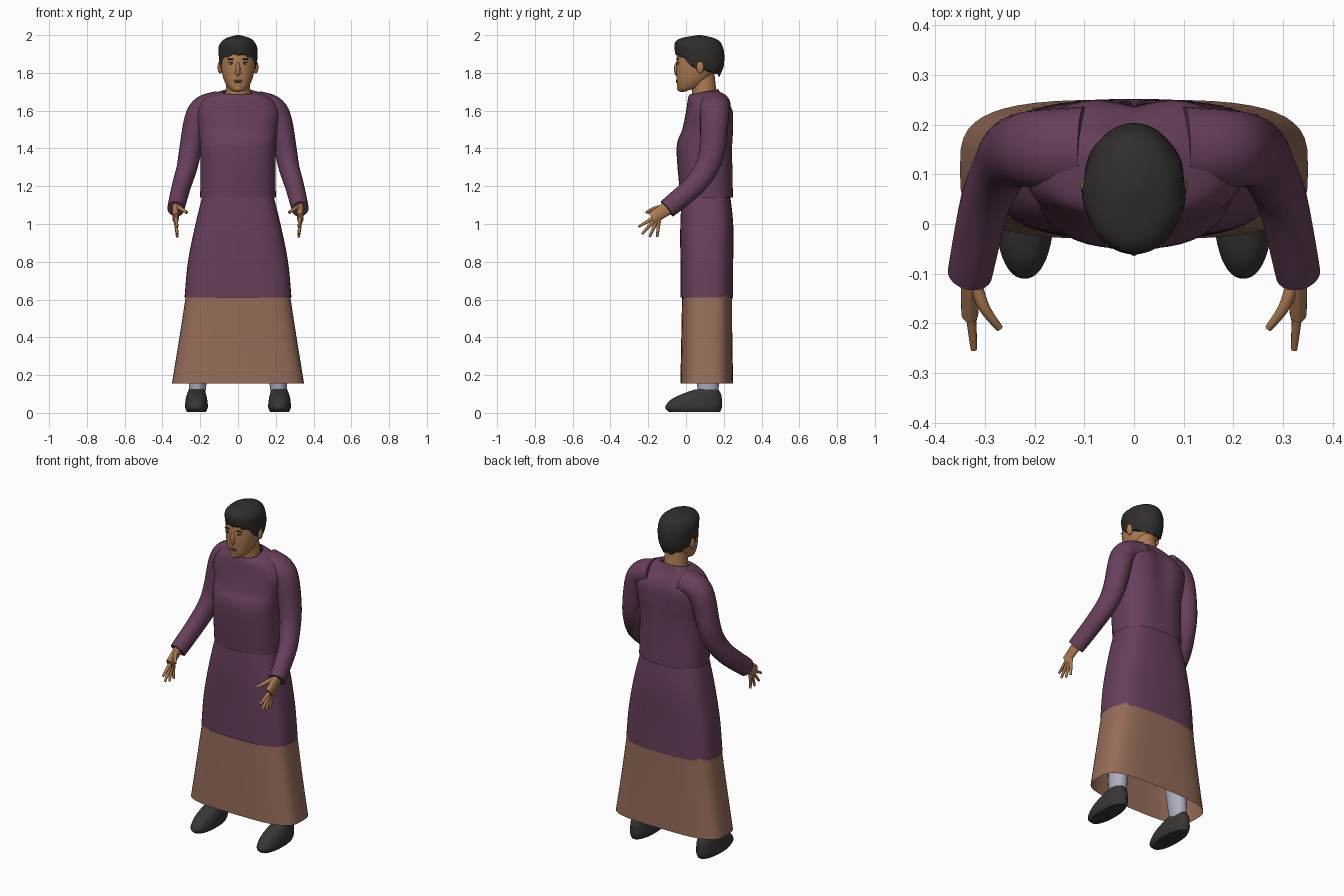
import bpy, bmesh, math
from mathutils import Vector

if "Cube" in bpy.data.objects:
    bpy.data.objects.remove(bpy.data.objects["Cube"], do_unlink=True)


def material(name, red, green, blue):
    mat = bpy.data.materials.new(name)
    mat.use_nodes = True
    colour = (red, green, blue, 1)
    mat.diffuse_color = colour
    bsdf = mat.node_tree.nodes["Principled BSDF"]
    bsdf.inputs["Base Color"].default_value = colour
    bsdf.inputs["Roughness"].default_value = 0.8
    return mat


purple = material("purple cloth", .135, .05, .105)
brown = material("brown cloth", .3, .15, .1)
skin = material("skin", .42, .2, .085)
lip_red = material("lips", .27, .1, .055)
black = material("black hair", .03, .027, .025)
leather = material("dark leather", .04, .037, .035)
grey = material("pale grey cloth", .42, .42, .52)
eye_white = material("eye white", .55, .5, .45)


def finish(bm, name, mat):
    bmesh.ops.recalc_face_normals(bm, faces=bm.faces[:])
    mesh = bpy.data.meshes.new(name)
    bm.to_mesh(mesh)
    bm.free()
    mesh.materials.append(mat)
    for polygon in mesh.polygons:
        polygon.use_smooth = True
    mesh.set_sharp_from_angle(angle=math.radians(50))
    obj = bpy.data.objects.new(name, mesh)
    bpy.context.collection.objects.link(obj)


def spline(points, steps=5):
    """Smooth curve through points of any number of values."""
    points = [Vector(p) for p in points]
    last = len(points) - 1
    result = []
    for i in range(last):
        start, end = points[i], points[i + 1]
        tangent_in = (end - points[max(i - 1, 0)]) / 2
        tangent_out = (points[min(i + 2, last)] - start) / 2
        for step in range(steps):
            t = step / steps
            ease = t * t * (3 - 2 * t)
            result.append(start.lerp(end, ease) + tangent_in * t * (1 - t) ** 2
                          - tangent_out * t * t * (1 - t))
    return result + [points[last]]


def ring(centre, across, along, power, sides):
    """Superellipse of points spanned by two half axes."""
    points = []
    for k in range(sides):
        angle = math.tau * k / sides
        c, s = math.cos(angle), math.sin(angle)
        points.append(centre + across * math.copysign(abs(c) ** (2 / power), c)
                      + along * math.copysign(abs(s) ** (2 / power), s))
    return points


def skin_rings(name, mat, rings, caps):
    bm = bmesh.new()
    loops = [[bm.verts.new(p) for p in points] for points in rings]
    for low, high in zip(loops, loops[1:]):
        for k in range(len(low)):
            bm.faces.new((low[k - 1], low[k], high[k], high[k - 1]))
    if caps:
        bm.faces.new(loops[0])
        bm.faces.new(loops[-1])
    finish(bm, name, mat)


def stack(name, mat, profile, power=2, x=0, caps=True, tilt=lambda t: 0, shape=None):
    """Level rings, each given as height, half width, front and back."""
    levels = spline(profile)
    rings = []
    for i, (z, half, front, back) in enumerate(levels):
        t = i / (len(levels) - 1)
        depth = (back - front) / 2
        points = ring(Vector((x, (front + back) / 2, z)), Vector((half, 0, 0)),
                      Vector((0, depth, depth * tilt(t))), power, 48)
        if shape:
            for p in points:
                shape(p, t)
        rings.append(points)
    skin_rings(name, mat, rings, caps)


def tube(name, mat, path, thick, thin, depth=1, side=1):
    """Tapered tube along a path; depth widens it front to back."""
    centres = spline(path)
    last = len(centres) - 1
    rings = []
    for i, centre in enumerate(centres):
        ahead = (centres[min(i + 1, last)] - centres[max(i - 1, 0)]).normalized()
        across = Vector((1, 0, 0))
        across = (across - ahead * ahead.x).normalized()
        radius = thick + (thin - thick) * i / last
        points = ring(centre, across * radius, ahead.cross(across) * radius * depth, 2, 24)
        for p in points:
            p.x *= side
        rings.append(points)
    skin_rings(name, mat, rings, True)


def ball(name, mat, centre, size):
    bm = bmesh.new()
    bmesh.ops.create_uvsphere(bm, u_segments=16, v_segments=10, radius=1)
    bmesh.ops.scale(bm, vec=size, verts=bm.verts)
    bmesh.ops.translate(bm, vec=centre, verts=bm.verts)
    finish(bm, name, mat)


# Clothes on the body
def back_groove(p, t):
    if p.y > .15:
        p.y -= .02 * math.exp(-(p.x / .05) ** 2) * math.sin(math.pi * t)


stack("shirt", purple,
      [(1.14, .2, -.03, .25), (1.4, .2, -.05, .25), (1.5, .21, -.02, .255),
       (1.6, .22, 0, .25), (1.67, .17, .01, .2), (1.7, .09, .02, .18),
       (1.69, .075, .03, .17)],
      power=2.5, caps=False, tilt=lambda t: .3 * t ** 3, shape=back_groove)
stack("tunic_skirt", purple,
      [(1.18, .18, -.02, .23), (1, .225, -.03, .25), (.8, .265, -.03, .25),
       (.61, .283, -.03, .25)], power=3, caps=False)
stack("long_skirt", brown,
      [(.66, .27, -.02, .245), (.4, .31, -.025, .245), (.155, .35, -.03, .25)],
      power=3.4, caps=False)

# Neck and head
stack("neck", skin, [(1.62, .07, .04, .17), (1.8, .06, .02, .15)])
stack("head", skin,
      [(1.71, .02, -.01, .05), (1.72, .05, -.04, .09), (1.78, .08, -.05, .14),
       (1.88, .094, -.05, .18), (1.95, .08, -.03, .17), (1.98, .02, .04, .1)],
      power=2.2, tilt=lambda t: .35 * (1 - t) ** 3)


# Hair with a jagged lower edge, sideburns and soft waves
def lock_waves(p, t):
    angle = math.atan2(p.y - .07, p.x)
    edge = max(0, 1 - 4 * t)
    p.z += edge * .006 * math.sin(13 * angle)
    if p.y < .06:
        p.z -= edge * .025 * abs(math.cos(angle)) ** 3
    p.x *= 1 + .02 * math.sin(7 * angle + 9 * t) * math.sin(math.pi * t)


stack("hair", black,
      [(1.84, .095, -.053, .18), (1.88, .102, -.06, .2), (1.94, .1, -.057, .2),
       (1.98, .07, -.02, .17), (2, .01, .06, .08)],
      tilt=lambda t: -.5 * (1 - t) ** 1.5, shape=lock_waves)

# Face
ball("nose", skin, (0, -.045, 1.82), (.013, .019, .04))
ball("nostrils", skin, (0, -.046, 1.8), (.02, .013, .01))
ball("upper_lip", lip_red, (0, -.046, 1.759), (.025, .008, .005))
ball("lower_lip", lip_red, (0, -.045, 1.75), (.02, .009, .005))
ball("chin", skin, (0, -.03, 1.718), (.026, .018, .017))

sleeve_path = [(.1, .15, 1.63), (.18, .15, 1.61), (.22, .15, 1.55), (.25, .14, 1.4),
               (.27, .11, 1.3), (.3, .04, 1.2), (.33, -.1, 1.08)]
palm_path = [(.33, -.07, 1.1), (.33, -.12, 1.07), (.33, -.18, 1.03)]
thumb_path = [(.32, -.12, 1.09), (.3, -.17, 1.08), (.27, -.21, 1.06)]
shoe_profile = [(.005, .05, -.09, .18), (.03, .06, -.11, .19), (.07, .057, -.08, .19),
                (.1, .05, -.02, .185), (.125, .04, .05, .17)]

for side, tag in ((1, "left_"), (-1, "right_")):
    # Eyes and ears
    eye_x = side * .036
    ball(tag + "eye", eye_white, (eye_x, -.041, 1.85), (.015, .006, .006))
    ball(tag + "pupil", black, (eye_x, -.045, 1.85), (.007, .004, .006))
    ball(tag + "eyelid", black, (eye_x, -.042, 1.856), (.017, .007, .002))
    ball(tag + "eyebrow", black, (eye_x, -.043, 1.872), (.023, .007, .004))
    ball(tag + "ear", skin, (side * .094, .075, 1.83), (.014, .02, .034))

    # Arm and hand
    tube(tag + "sleeve", purple, sleeve_path, .075, .045, depth=1.15, side=side)
    tube(tag + "palm", skin, palm_path, .02, .017, depth=1.9, side=side)
    tube(tag + "thumb", skin, thumb_path, .015, .007, side=side)
    for i, finger in enumerate(("index", "middle", "ring", "little")):
        droop = math.radians(30 + 18 * i)
        reach = Vector((0, -math.cos(droop), -math.sin(droop))) * (.14 - .01 * abs(i - 1))
        knuckle = Vector((.332, -.14, 1.05))
        tip = knuckle + reach - Vector((.01, 0, 0))
        tube(tag + finger + "_finger", skin, [knuckle.lerp(tip, .2), tip], .012, .006,
             side=side)

    # Leg and shoe
    tube(tag + "trouser_leg", grey, [(.215, .12, .08), (.21, .115, .2), (.17, .11, .6)],
         .038, .06, depth=1.25, side=side)
    stack(tag + "shoe", leather, shoe_profile, power=2.2, x=side * .22)
